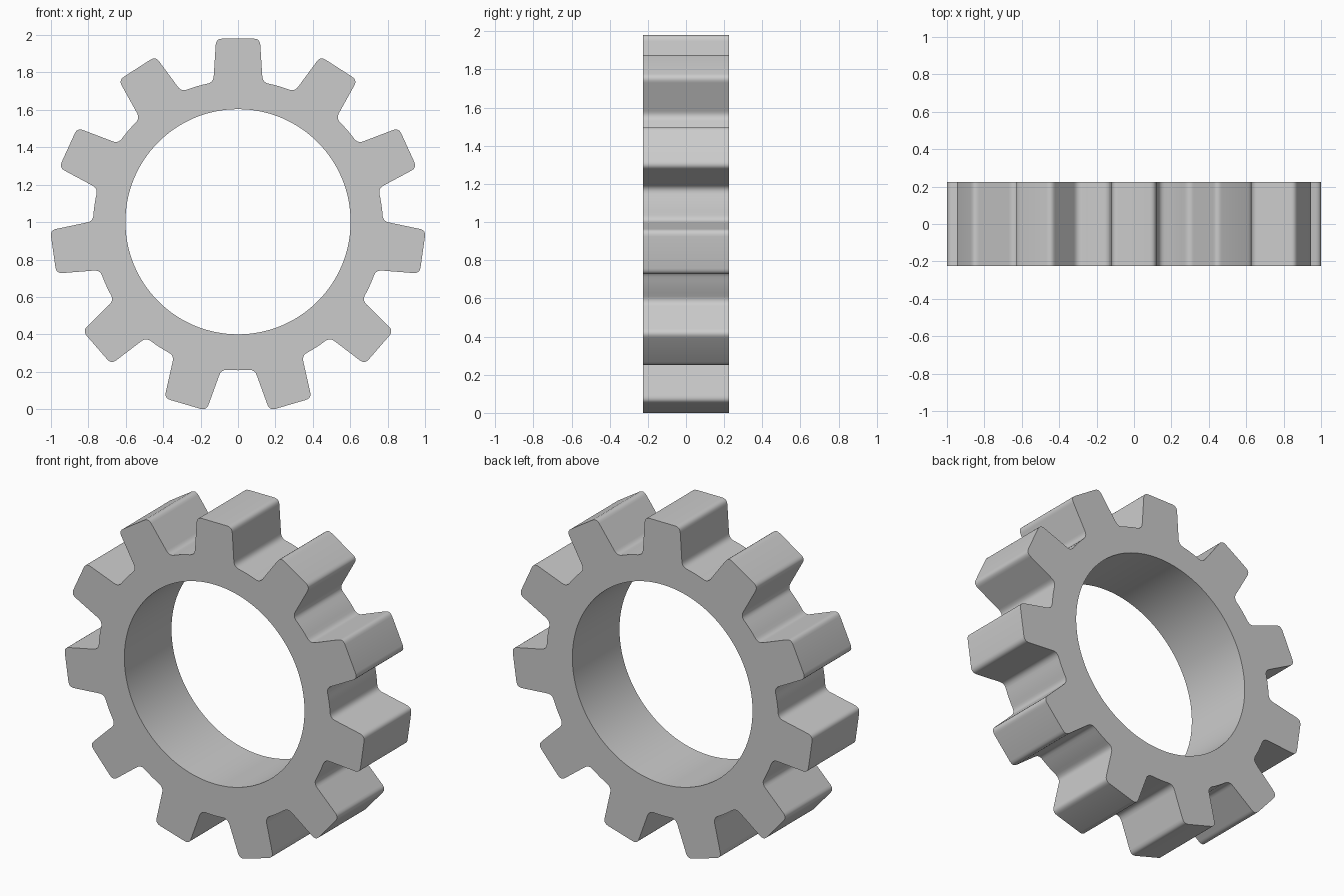
import bpy, bmesh
from math import sin, cos, pi, sqrt, asin
from mathutils import Vector

if "Cube" in bpy.data.objects:
    bpy.data.objects.remove(bpy.data.objects["Cube"])

TEETH, HALF_DEPTH = 11, 0.225
CENTRE_Z, TIP_R, ROOT_R = 0.983, 0.998, 0.775
TIP_HALF, ROOT_HALF, ROUND = 0.117, 0.132, 0.033
BORE_Z, BORE_R, BORE_SIDES = 1.002, 0.602, 128
PITCH = 2 * pi / TEETH


def turned(radial, side, angle):
    """Point in tooth coordinates, turned clockwise from straight up."""
    return Vector((radial * sin(angle) + side * cos(angle),
                   radial * cos(angle) - side * sin(angle)))


def rounded(points, steps=5):
    """Round the marked corners of a closed outline."""
    out = []
    for i, (p, is_round) in enumerate(points):
        if not is_round:
            out.append(p)
            continue
        a = p + (points[i - 1][0] - p).normalized() * ROUND
        b = p + (points[(i + 1) % len(points)][0] - p).normalized() * ROUND
        for k in range(steps + 1):
            t = k / steps
            out.append(a * (1 - t) ** 2 + p * 2 * t * (1 - t) + b * t * t)
    return out


# Toothed outline: four rounded corners per tooth, then the root arc
root_u = sqrt(ROOT_R ** 2 - ROOT_HALF ** 2)
root_a = asin(ROOT_HALF / ROOT_R)
corners = []
for i in range(TEETH):
    ang = i * PITCH
    for u, v in ((root_u, -ROOT_HALF), (TIP_R, -TIP_HALF),
                 (TIP_R, TIP_HALF), (root_u, ROOT_HALF)):
        corners.append((turned(u, v, ang), True))
    for f in (0.3, 0.5, 0.7):
        corners.append((turned(ROOT_R, 0, ang + root_a + f * (PITCH - 2 * root_a)), False))
outline = [(p.x, p.y + CENTRE_Z) for p in rounded(corners)]

# Bore, set slightly above the tooth centre
bore = [(BORE_R * cos(2 * pi * i / BORE_SIDES), BORE_Z + BORE_R * sin(2 * pi * i / BORE_SIDES))
        for i in range(BORE_SIDES)]

# Fill the ring face and extrude it through the depth
bm = bmesh.new()
edges = []
for loop in (outline, bore):
    vs = [bm.verts.new((x, -HALF_DEPTH, z)) for x, z in loop]
    edges += [bm.edges.new((vs[i - 1], vs[i])) for i in range(len(vs))]
bmesh.ops.triangle_fill(bm, edges=edges, use_beauty=True, use_dissolve=False, normal=(0, -1, 0))
ext = bmesh.ops.extrude_face_region(bm, geom=bm.faces[:], use_keep_orig=True)
bmesh.ops.translate(bm, vec=(0, 2 * HALF_DEPTH, 0),
                    verts=[g for g in ext["geom"] if isinstance(g, bmesh.types.BMVert)])
bmesh.ops.recalc_face_normals(bm, faces=bm.faces[:])

mesh = bpy.data.meshes.new("gear_ring")
bm.to_mesh(mesh)
bm.free()
gear = bpy.data.objects.new("gear_ring", mesh)
bpy.context.collection.objects.link(gear)
bpy.context.view_layer.objects.active = gear
gear.select_set(True)
bpy.ops.object.shade_smooth_by_angle(angle=pi / 6)
